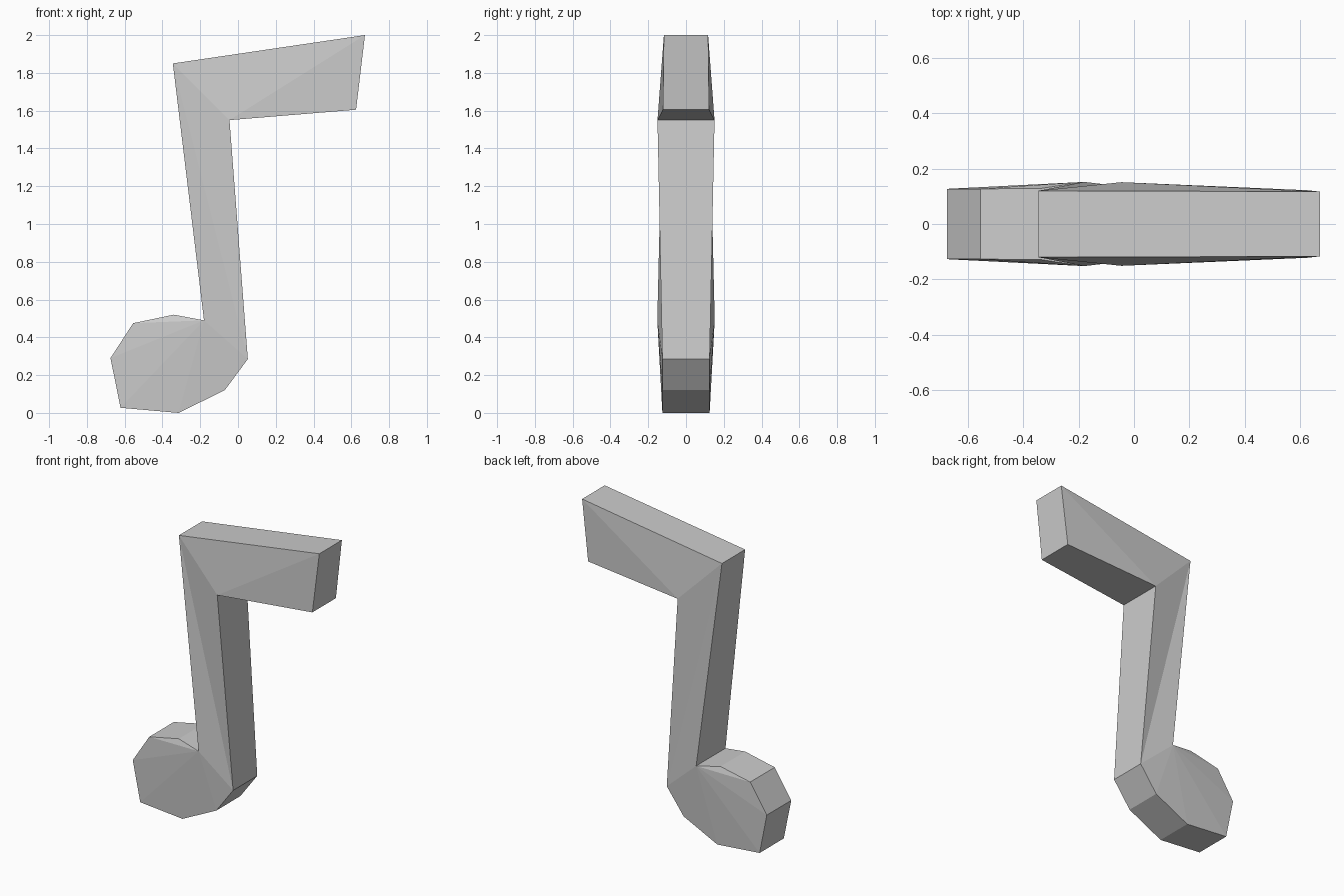
import bpy, bmesh

if "Cube" in bpy.data.objects:
    bpy.data.objects.remove(bpy.data.objects["Cube"])

# Note outline in the front view: x, z, half thickness
outline = [
    (-0.345, 1.85, 0.12), (0.672, 2.0, 0.117), (0.625, 1.605, 0.122),  # flag
    (-0.045, 1.55, 0.151), (0.052, 0.285, 0.125),                      # stem right side
    (-0.07, 0.12, 0.125), (-0.315, 0.0, 0.125), (-0.622, 0.027, 0.125),
    (-0.675, 0.29, 0.127), (-0.555, 0.475, 0.127), (-0.34, 0.52, 0.128),
    (-0.18, 0.49, 0.152),                                              # inner corner
]
n = len(outline)
bm = bmesh.new()
front = [bm.verts.new((x, -d, z)) for x, z, d in outline]
back = [bm.verts.new((x, d, z)) for x, z, d in outline]

# Front and back: flag, stem, then a fan for the head
tris = [(3, 0, 1), (3, 1, 2), (0, 3, 4), (0, 4, 11)]
tris += [(11, i, i + 1) for i in range(4, 10)]
for side in (front, back):
    for tri in tris:
        bm.faces.new([side[i] for i in tri])

# Rim
for i in range(n):
    j = (i + 1) % n
    bm.faces.new((front[i], front[j], back[j], back[i]))
bmesh.ops.recalc_face_normals(bm, faces=bm.faces)

mesh = bpy.data.meshes.new("music_note")
bm.to_mesh(mesh)
bm.free()
bpy.context.collection.objects.link(bpy.data.objects.new("music_note", mesh))
